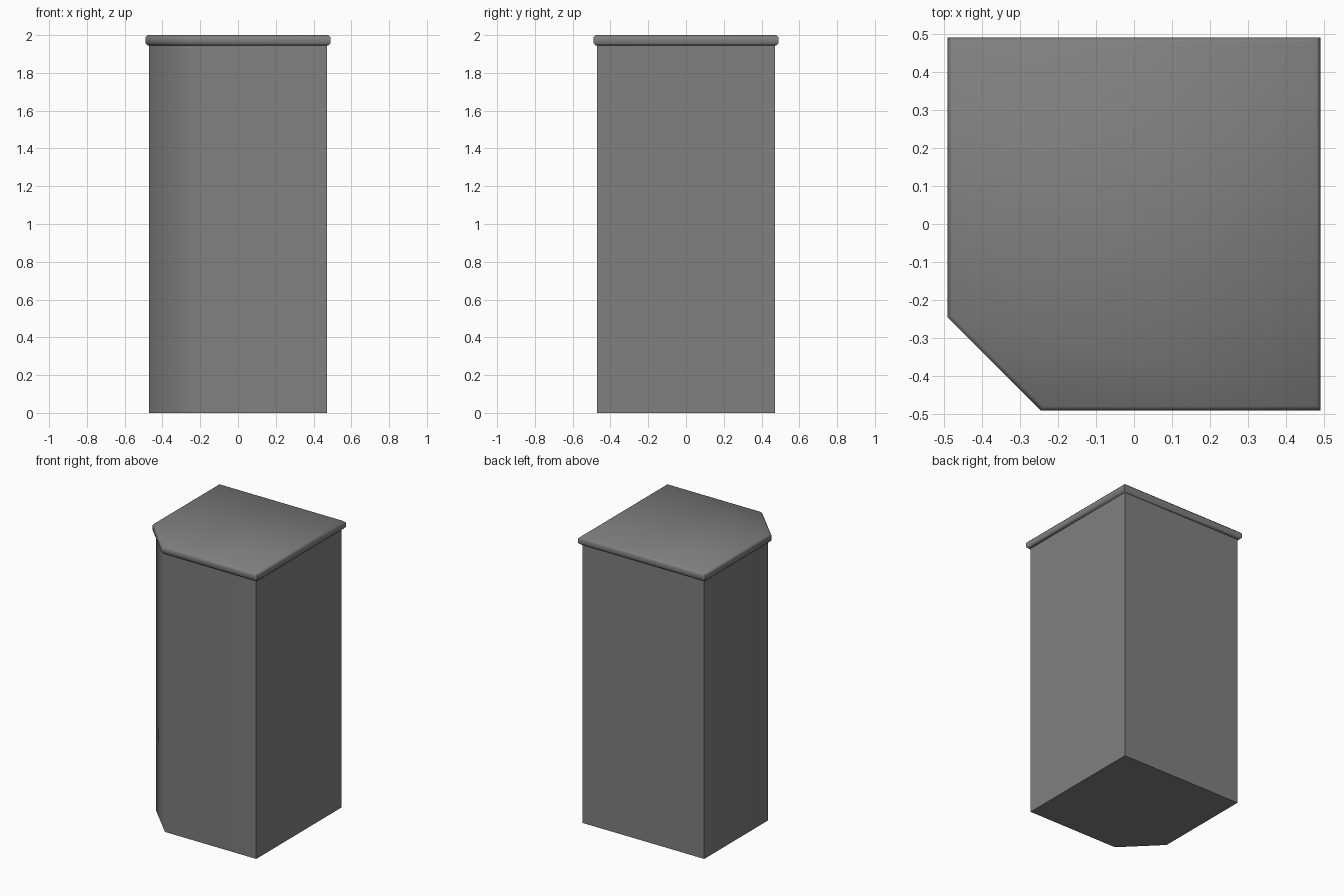
import bpy, bmesh, math

if "Cube" in bpy.data.objects:
    bpy.data.objects.remove(bpy.data.objects["Cube"])

grey = bpy.data.materials.new("mid_grey")
grey.diffuse_color = (0.216, 0.216, 0.216, 1.0)
grey.use_nodes = True
grey.node_tree.nodes["Principled BSDF"].inputs["Base Color"].default_value = grey.diffuse_color


def outline(r):
    """Square plan with the front-left corner cut off."""
    return [(-r / 2, -r), (r, -r), (r, r), (-r, r), (-r, -r / 2)]


def loft(name, rings):
    """Stack of (half width, height) outlines, closed at both ends."""
    bm = bmesh.new()
    loops = [[bm.verts.new((x, y, z)) for x, y in outline(r)] for r, z in rings]
    n = len(loops[0])
    for lo, hi in zip(loops, loops[1:]):
        for i in range(n):
            j = (i + 1) % n
            bm.faces.new((lo[i], lo[j], hi[j], hi[i]))
    bm.faces.new(loops[0][::-1])
    bm.faces.new(loops[-1])
    bmesh.ops.recalc_face_normals(bm, faces=bm.faces)
    mesh = bpy.data.meshes.new(name)
    bm.to_mesh(mesh)
    bm.free()
    mesh.materials.append(grey)
    mesh.shade_smooth()
    mesh.set_sharp_from_angle(angle=math.radians(50))
    obj = bpy.data.objects.new(name, mesh)
    bpy.context.collection.objects.link(obj)
    return obj


# tall cabinet body with a diagonal front corner
loft("cabinet_body", [(0.47, 0.0), (0.47, 1.947)])

# overhanging lid with bevelled upper and lower rims
loft("cabinet_lid", [(0.478, 1.945), (0.49, 1.957), (0.49, 1.988), (0.478, 2.0)])
